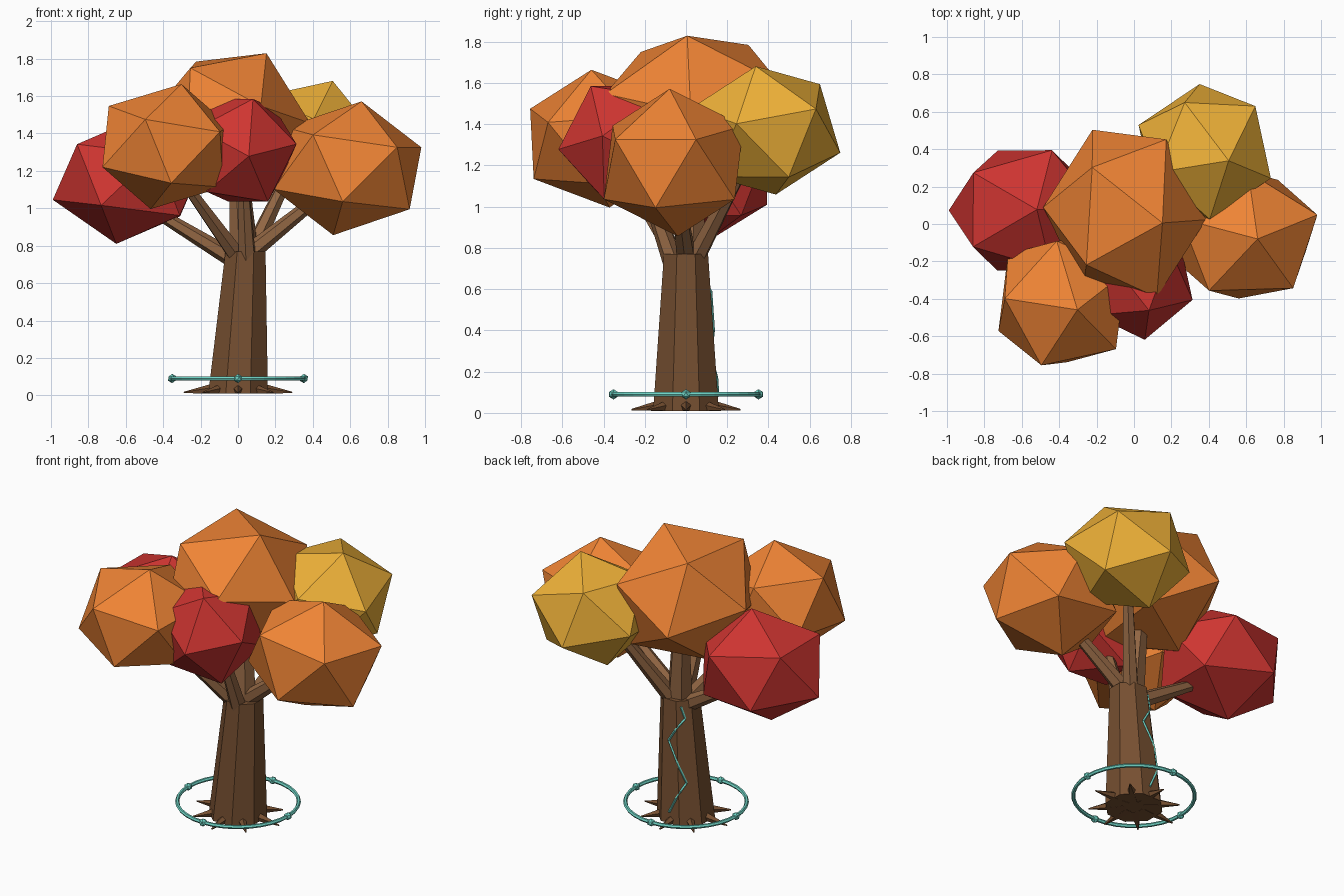
import bpy, bmesh, math
from mathutils import Vector, Matrix

if "Cube" in bpy.data.objects:
    bpy.data.objects.remove(bpy.data.objects["Cube"])


def material(name, rgb):
    m = bpy.data.materials.new(name)
    m.diffuse_color = (*rgb, 1)
    m.use_nodes = True
    m.node_tree.nodes["Principled BSDF"].inputs["Base Color"].default_value = m.diffuse_color
    return m


BARK = material("bark", (0.18, 0.078, 0.03))
LIGHT_BARK = material("light_bark", (0.28, 0.13, 0.055))
ORANGE = material("orange_leaves", (0.86, 0.23, 0.035))
RED = material("red_leaves", (0.62, 0.035, 0.03))
YELLOW = material("yellow_leaves", (0.86, 0.44, 0.04))
TEAL = material("teal", (0.16, 0.66, 0.56))


def finish(name, bm, mat):
    me = bpy.data.meshes.new(name)
    bmesh.ops.recalc_face_normals(bm, faces=bm.faces)
    bm.to_mesh(me)
    bm.free()
    me.materials.append(mat)
    ob = bpy.data.objects.new(name, me)
    bpy.context.collection.objects.link(ob)
    return ob


def frame(u, v):
    """Rotation whose first axis is u and whose second leans toward v."""
    a = u.normalized()
    c = u.cross(v).normalized()
    return Matrix((a, c.cross(a), c)).transposed()


def add_limb(bm, p, q, r1, r2, sides):
    """Tapered limb from p to q."""
    p, q = Vector(p), Vector(q)
    d = q - p
    mat = Matrix.Translation((p + q) / 2) @ d.to_track_quat('Z', 'Y').to_matrix().to_4x4()
    bmesh.ops.create_cone(bm, cap_ends=True, segments=sides, radius1=r1,
                          radius2=r2, depth=d.length, matrix=mat)


def leaf_clump(name, center, r, v1, v2, mat, scale=(1, 1, 0.87)):
    """Scaled icosahedron turned so two neighbouring corners point at v1, v2."""
    bm = bmesh.new()
    bmesh.ops.create_icosphere(bm, subdivisions=1, radius=r)
    top = max(bm.verts, key=lambda v: v.co.z)
    nb = top.link_edges[0].other_vert(top)
    c = Vector(center)
    flat = Matrix.Diagonal(scale)
    u, w = (flat.inverted() @ (Vector(v) - c) for v in (v1, v2))
    m = flat @ frame(u, w) @ frame(top.co, nb.co).transposed()
    for v in bm.verts:
        v.co = c + m @ v.co
    finish(name, bm, mat)


# Foliage
leaf_clump("crown_center", (-0.05, 0.056, 1.465), 0.475,
           (0.155, 0.005, 1.834), (-0.27, -0.247, 1.787), ORANGE, (0.92, 1.05, 0.87))
leaf_clump("crown_right", (0.585, -0.06, 1.214), 0.418,
           (0.995, 0.053, 1.33), (0.626, -0.09, 1.567), ORANGE, (1.04, 0.93, 0.87))
leaf_clump("crown_front_left", (-0.385, -0.415, 1.33), 0.395,
           (-0.3, -0.46, 1.674), (-0.495, -0.745, 1.46), ORANGE)
leaf_clump("crown_left", (-0.585, 0.073, 1.15), 0.405,
           (-1.0, 0.073, 1.043), (-0.89, -0.118, 1.33), RED, (1.05, 0.93, 0.85))
leaf_clump("crown_front", (0.015, -0.295, 1.31), 0.335,
           (0.055, -0.6, 1.28), (0.17, -0.387, 1.015), RED, (0.95, 0.98, 0.98))
leaf_clump("crown_back_right", (0.378, 0.387, 1.37), 0.383,
           (0.51, 0.337, 1.69), (0.285, 0.636, 1.61), YELLOW)

# Trunk: tapered octagon leaning slightly to the right
SIDES, H, LEAN = 8, 0.77, 0.04


def trunk_radius(z):
    return 0.173 - 0.057 * z / H


bm = bmesh.new()
loops = []
for z in (0.01, H):
    loops.append([bm.verts.new((LEAN * z / H + trunk_radius(z) * math.cos(a),
                                trunk_radius(z) * math.sin(a), z))
                  for a in (math.tau * (i + 0.5) / SIDES for i in range(SIDES))])
for i in range(SIDES):
    j = (i + 1) % SIDES
    bm.faces.new((loops[0][i], loops[0][j], loops[1][j], loops[1][i]))
bm.faces.new(loops[0][::-1])
bm.faces.new(loops[1])
finish("trunk", bm, BARK)

# Roots: pointed spikes around the base
bm = bmesh.new()
for i in range(8):
    a = math.tau * i / 8
    d = Vector((math.cos(a), math.sin(a), 0))
    reach = 0.29 if i % 4 == 0 else 0.265
    add_limb(bm, d * 0.05 + Vector((0, 0, 0.043)), d * reach + Vector((0, 0, 0.015)),
             0.043, 0.004, 5)
finish("roots", bm, BARK)

# Branches: one to each clump
bm = bmesh.new()
for start, end, r in (((0.035, 0.01, 0.72), (0.0, 0.05, 1.25), 0.08),
                      ((0.06, 0, 0.76), (0.46, -0.04, 1.08), 0.05),
                      ((-0.01, 0.01, 0.72), (-0.44, 0.05, 0.98), 0.05),
                      ((0.0, -0.03, 0.74), (-0.26, -0.26, 1.10), 0.05),
                      ((0.05, -0.06, 0.72), (0.03, -0.2, 1.12), 0.05),
                      ((0.06, 0.04, 0.74), (0.28, 0.28, 1.20), 0.05)):
    add_limb(bm, start, end, r, r * 0.62, 6)
finish("branches", bm, LIGHT_BARK)

# Ring around the base with four beads
bpy.ops.mesh.primitive_torus_add(location=(0, 0, 0.09), major_radius=0.352,
                                 minor_radius=0.012, major_segments=32, minor_segments=6)
ring = bpy.context.object
ring.name = "ground_ring"
ring.data.materials.append(TEAL)
bm = bmesh.new()
for i in range(4):
    a = math.tau * i / 4
    bmesh.ops.create_icosphere(bm, subdivisions=1, radius=0.025, matrix=Matrix.Translation(
        (0.352 * math.cos(a), 0.352 * math.sin(a), 0.09)))
finish("ring_beads", bm, TEAL)

# Glowing crack zigzagging up the back of the trunk
corners = [Vector(c) for c in ((0.01, 0.08), (-0.08, 0.27), (-0.03, 0.40),
                               (0.035, 0.52), (-0.05, 0.66), (-0.02, 0.76))]
pts = []
for c, d in zip(corners, corners[1:]):
    for t in (0, 0.25, 0.5, 0.75):
        x, z = c.lerp(d, t)
        ap = trunk_radius(z) * math.cos(math.pi / SIDES)
        # stay on the back facet or the slanted facet beside it
        y = min(ap, ap * math.sqrt(2) + x - LEAN * z / H)
        pts.append((x, y + 0.001, z))
bm = bmesh.new()
for p, q in zip(pts, pts[1:]):
    add_limb(bm, p, q, 0.007, 0.007, 4)
finish("trunk_crack", bm, TEAL)
